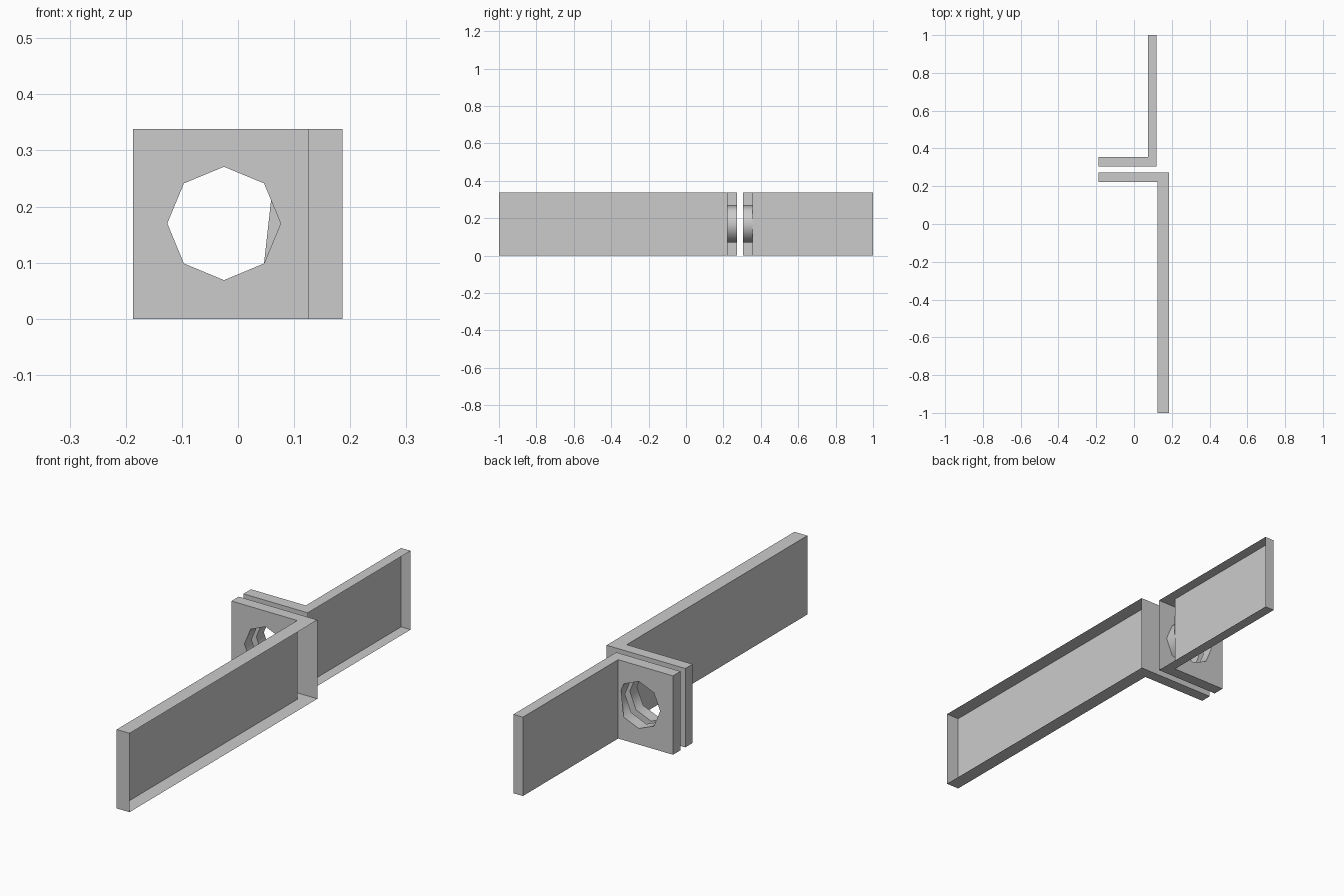
import bpy, bmesh
from math import cos, sin, pi

if "Cube" in bpy.data.objects:
    bpy.data.objects.remove(bpy.data.objects["Cube"])

HEIGHT = 0.338
LEFT = -0.187
HOLE_X, HOLE_Z, HOLE_R, SIDES = -0.025, 0.17, 0.101, 8


def bracket(name, wall_x, open_x, end_y, inner_y, outer_y):
    """L-shaped shell with an octagonal hole, open along its +x side."""
    bm = bmesh.new()
    profile = [(LEFT, outer_y), (open_x, outer_y), (open_x, end_y),
               (wall_x, end_y), (wall_x, inner_y), (LEFT, inner_y)]
    low = [bm.verts.new((x, y, 0)) for x, y in profile]
    high = [bm.verts.new((x, y, HEIGHT)) for x, y in profile]

    # top and bottom caps, arm end, arm wall and flange tip
    bm.faces.new(low)
    top = bm.faces.new(high)
    for a, b in ((2, 3), (3, 4), (5, 0)):
        bm.faces.new((low[a], low[b], high[b], high[a]))

    def loop_edges(verts):
        pairs = zip(verts, verts[1:] + verts[:1])
        return [bm.edges.get(p) or bm.edges.new(p) for p in pairs]

    # the two flange plates, each filled around the octagon
    rings = []
    for a, b, y in ((0, 1, outer_y), (4, 5, inner_y)):
        ring = [bm.verts.new((HOLE_X + HOLE_R * cos(2 * pi * i / SIDES), y,
                              HOLE_Z + HOLE_R * sin(2 * pi * i / SIDES)))
                for i in range(SIDES)]
        ring_edges = loop_edges(ring)
        border = loop_edges([low[a], low[b], high[b], high[a]])
        bmesh.ops.triangle_fill(bm, use_beauty=True, edges=border + ring_edges)
        for e in ring_edges:
            e.smooth = False
        rings.append(ring)

    # smooth-shaded hole lining
    r0, r1 = rings
    for i in range(SIDES):
        j = (i + 1) % SIDES
        bm.faces.new((r0[i], r0[j], r1[j], r1[i])).smooth = True

    # consistent outward normals
    bmesh.ops.recalc_face_normals(bm, faces=bm.faces[:])
    top.normal_update()
    if top.normal.z < 0:
        bmesh.ops.reverse_faces(bm, faces=bm.faces[:])

    mesh = bpy.data.meshes.new(name)
    bm.to_mesh(mesh)
    bm.free()
    bpy.context.collection.objects.link(bpy.data.objects.new(name, mesh))


# long bracket at the front, shorter one behind it
bracket("front_bracket", 0.125, 0.186, -1.0, 0.223, 0.272)
bracket("back_bracket", 0.073, 0.118, 1.0, 0.355, 0.304)
